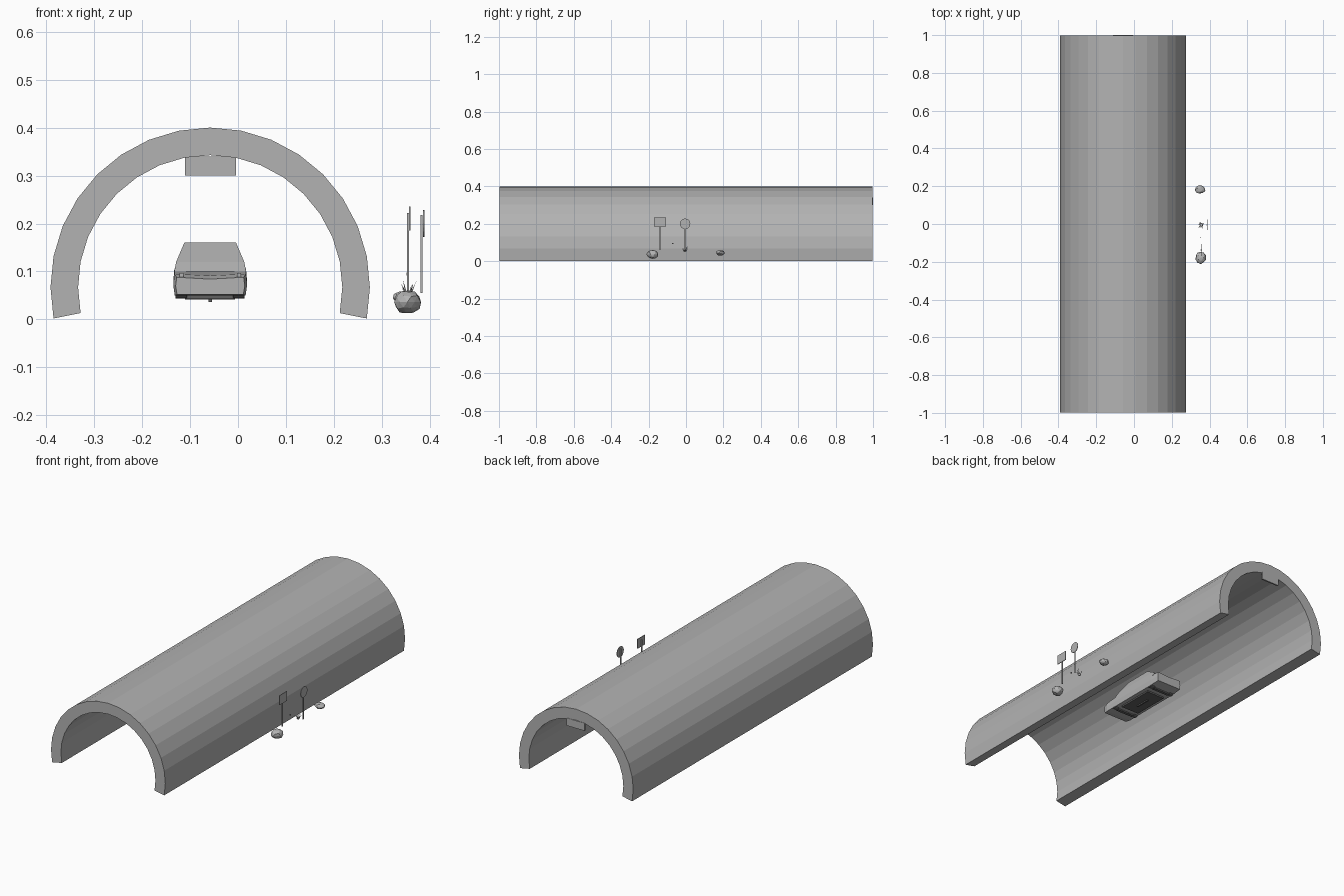
import bpy, bmesh, math, random
from mathutils import Vector, Matrix

if "Cube" in bpy.data.objects:
    bpy.data.objects.remove(bpy.data.objects["Cube"])

random.seed(4)


def material(name, v):
    m = bpy.data.materials.new(name)
    m.diffuse_color = (v, v, v, 1)
    m.use_nodes = True
    m.node_tree.nodes["Principled BSDF"].inputs["Base Color"].default_value = m.diffuse_color
    return m


GREY = material("light_grey", 0.45)
DARK = material("dark_grey", 0.12)
CX = -0.058  # centre line of the tunnel and car


def finish(name, bm, mat=GREY):
    bmesh.ops.recalc_face_normals(bm, faces=bm.faces)
    me = bpy.data.meshes.new(name)
    bm.to_mesh(me)
    bm.free()
    me.materials.append(mat)
    ob = bpy.data.objects.new(name, me)
    bpy.context.collection.objects.link(ob)
    return ob


def loft(name, rings, mat=GREY):
    """Closed skin through rings of equal point count."""
    bm = bmesh.new()
    vs = [[bm.verts.new(p) for p in r] for r in rings]
    n = len(vs[0])
    for a, b in zip(vs, vs[1:]):
        for i in range(n):
            j = (i + 1) % n
            bm.faces.new((a[i], a[j], b[j], b[i]))
    bm.faces.new(vs[0])
    bm.faces.new(vs[-1][::-1])
    return finish(name, bm, mat)


def box(name, x, y, z, mat=GREY):
    ring = lambda yy: [(x[0], yy, z[0]), (x[1], yy, z[0]), (x[1], yy, z[1]), (x[0], yy, z[1])]
    return loft(name, [ring(y[0]), ring(y[1])], mat)


def disc(name, centre, r, depth, segs=20, mat=GREY):
    """Cylinder whose axis runs along x."""
    bm = bmesh.new()
    bmesh.ops.create_cone(bm, cap_ends=True, segments=segs, radius1=r, radius2=r, depth=depth,
                          matrix=Matrix.Translation(centre) @ Matrix.Rotation(math.pi / 2, 4, 'Y'))
    return finish(name, bm, mat)


# Tunnel: arch of 18 flat steps, slightly more than a half circle
def arc(r):
    return [(CX + r * math.sin(math.radians(11.25 * i)), 0.067 + r * math.cos(math.radians(11.25 * i)))
            for i in range(-9, 10)]


section = arc(0.333) + arc(0.2755)[::-1]
loft("tunnel_arch", [[(x, y, max(z, 0)) for x, z in section] for y in (-0.998, 0.998)])

# Plate hanging at the back mouth
box("mouth_plate", (-0.11, -0.004), (0.992, 1.0), (0.3, 0.34))

# Car lower body: six-sided section lofted along its length
def body_ring(y, w, z0, z1):
    zm = (z0 + z1) / 2
    return [(CX + a, y, b) for a, b in ((-w * .96, z0), (w * .96, z0), (w, zm),
                                        (w * .97, z1), (0, z1 - .004), (-w * .97, z1), (-w, zm))]


loft("car_body", [body_ring(-0.215, .072, .052, .088), body_ring(-0.19, .077, .05, .095),
                  body_ring(-0.09, .077, .05, .104), body_ring(0.15, .077, .05, .106),
                  body_ring(0.205, .074, .055, .104)])

# Car cabin: belt line rectangle rising to a narrower roof
def flat(w, y0, y1, z):
    return [(CX - w, y0, z), (CX + w, y0, z), (CX + w, y1, z), (CX - w, y1, z)]


loft("car_cabin", [flat(.075, -.13, .18, .1), flat(.071, -.105, .165, .12), flat(.054, -.045, .1, .16)])

# Car underside, keel and lift units
box("car_floor", (CX - .052, CX + .052), (-.1, .1), (.042, .052), DARK)
box("car_keel", (CX - .004, CX + .004), (-.04, .04), (.036, .043), DARK)
for sx in (-1, 1):
    side = "right" if sx > 0 else "left"
    x = CX + sx * .06
    for y, end in ((-.14, "front"), (.14, "rear")):
        disc(f"{end}_{side}_wheel", (x, y, .066), .022, .024, 12, DARK)
    box(f"{side}_headlight", (x - .004, x + .004), (-.212, -.205), (.083, .097))
for y, end in ((-.14, "front"), (.14, "rear")):
    box(f"{end}_axle", (CX - .05, CX + .05), (y - .008, y + .008), (.043, .055), DARK)

# Roadside signs facing sideways
box("square_sign_pole", (.352, .357), (-.141, -.136), (.06, .222))
box("square_sign_plate", (.357, .36), (-.17, -.107), (.185, .235))
box("round_sign_pole", (.381, .385), (-.0075, -.0025), (.055, .218))
disc("round_sign_plate", (.387, -.005, .2), .028, .003)


# Roadside stones
def stone(name, centre, size):
    bm = bmesh.new()
    bmesh.ops.create_icosphere(bm, subdivisions=2, radius=1)
    for v in bm.verts:
        v.co *= random.uniform(.88, 1.06)
        v.co = Vector(a * s + c for a, s, c in zip(v.co, size, centre))
    finish(name, bm)


stone("large_stone", (.353, -.178, .036), (.029, .033, .025))
stone("small_stone", (.35, .183, .045), (.028, .024, .015))

# Grass tuft: thin leaning blades
bm = bmesh.new()
for i in range(11):
    a = i * 2 * math.pi / 11
    lean = random.uniform(.008, .022)
    base = Vector((.355 + .004 * math.cos(a), -.005 + .004 * math.sin(a), .048))
    tip = base + Vector((lean * math.cos(a), lean * math.sin(a), random.uniform(.022, .036)))
    side = Vector((-math.sin(a), math.cos(a), 0)) * .003
    bm.faces.new([bm.verts.new(p) for p in (base - side, base + side, tip)])
finish("grass_tuft", bm)
box("small_pebble", (.351, .356), (-.074, -.068), (.092, .098))
